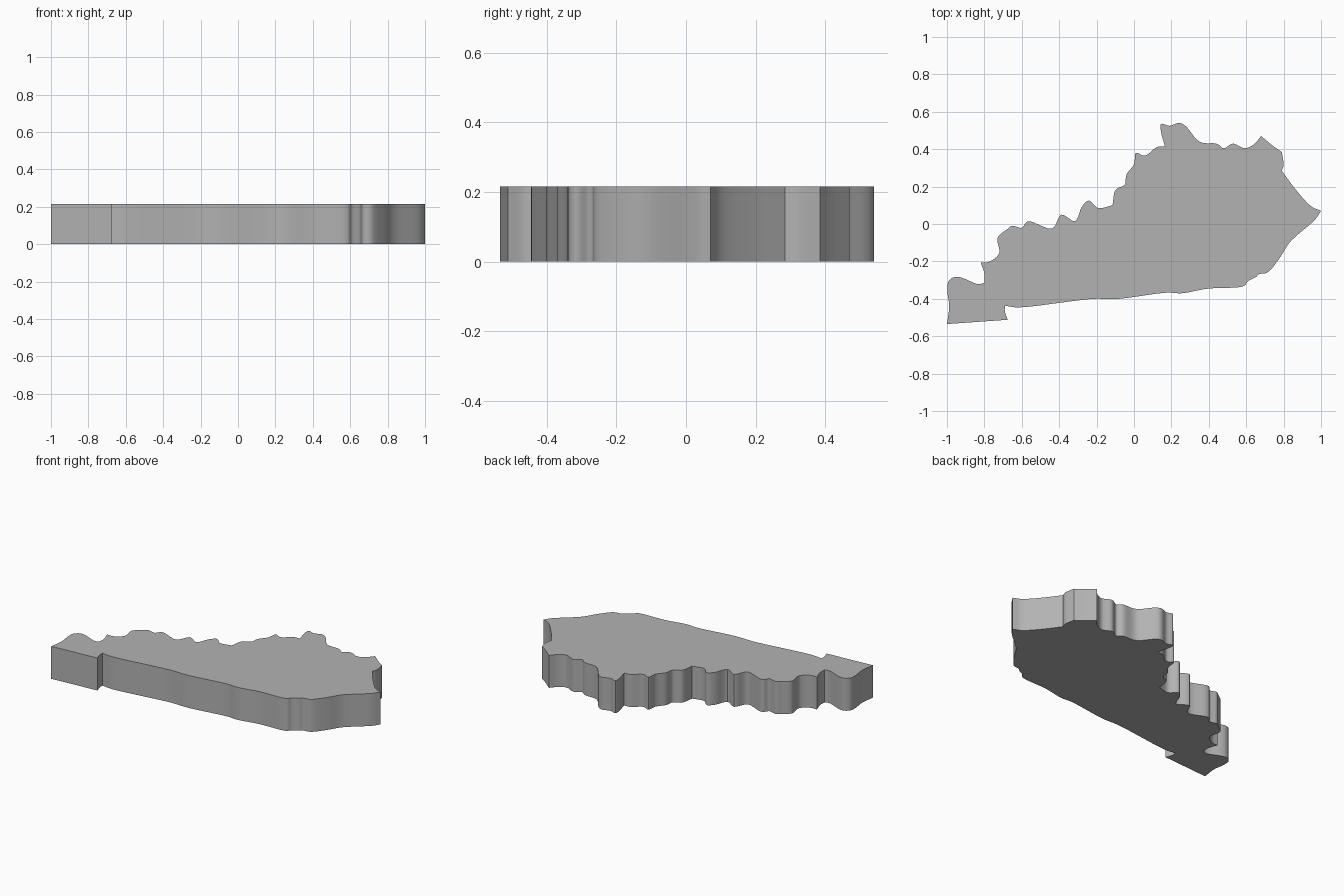
import bpy, bmesh
from mathutils import Vector

if "Cube" in bpy.data.objects:
    bpy.data.objects.remove(bpy.data.objects["Cube"])

HEIGHT = 0.216
STEPS = 5

# Outline as smooth runs, anticlockwise; each run starts at a sharp corner
runs = [
    [(-1, -.535)],                                              # straight base
    [(-.675, -.512), (-.69, -.47)],                             # notch
    [(-.69, -.438), (-.58, -.444), (-.24, -.402), (-.08, -.4), (.16, -.368),
     (.26, -.37), (.4, -.345), (.57, -.337), (.61, -.305), (.65, -.285),
     (.67, -.268), (.72, -.255), (.78, -.18), (.84, -.09), (.96, .015)],
    [(1, .07), (.94, .1), (.86, .19)],                          # east tip
    [(.79, .285), (.8, .32)],
    [(.79, .385), (.74, .42)],
    [(.68, .47), (.64, .425), (.59, .405), (.53, .43), (.48, .405),
     (.44, .43), (.35, .44), (.28, .52), (.24, .54), (.19, .525),
     (.145, .535), (.145, .49)],
    [(.165, .415), (.12, .41), (.06, .365), (.01, .38), (0, .32),
     (-.04, .265), (-.05, .21), (-.1, .18)],                    # wavy north
    [(-.115, .1), (-.19, .085), (-.24, .125), (-.28, .09), (-.315, .015),
     (-.39, .05), (-.44, -.025), (-.56, .015), (-.6, -.02), (-.65, -.01),
     (-.68, -.03), (-.73, -.075), (-.72, -.155), (-.77, -.2)],
    [(-.82, -.205), (-.8, -.265)],
    [(-.8, -.315), (-.84, -.32), (-.94, -.282), (-.99, -.305),
     (-.998, -.36), (-.988, -.44)],                             # west end
]


def smooth_run(points):
    """Catmull-Rom curve through the points, without its last point."""
    p = [Vector(q) for q in points]
    if len(p) == 2:
        return p[:1]
    p = [p[0] * 2 - p[1]] + p + [p[-1] * 2 - p[-2]]
    out = []
    for a, b, c, d in zip(p, p[1:], p[2:], p[3:]):
        for i in range(STEPS):
            t = i / STEPS
            out.append((b * 2 + (c - a) * t + (a * 2 - b * 5 + c * 4 - d) * t**2
                        + (b * 3 - a - c * 3 + d) * t**3) / 2)
    return out


outline = []
for run, following in zip(runs, runs[1:] + runs[:1]):
    outline += smooth_run(run + following[:1])

# Flat slab extruded from the outline
bm = bmesh.new()
base = bm.faces.new([bm.verts.new((max(-1, min(1, p.x)), p.y, 0)) for p in outline])
top = bmesh.ops.extrude_face_region(bm, geom=[base], use_keep_orig=True)["geom"]
bmesh.ops.translate(bm, vec=(0, 0, HEIGHT),
                    verts=[g for g in top if isinstance(g, bmesh.types.BMVert)])
bmesh.ops.recalc_face_normals(bm, faces=bm.faces)
mesh = bpy.data.meshes.new("map_slab")
bm.to_mesh(mesh)
bm.free()
slab = bpy.data.objects.new("map_slab", mesh)
bpy.context.collection.objects.link(slab)

# Darker grey finish
grey = bpy.data.materials.new("dark_grey")
grey.diffuse_color = (0.45, 0.45, 0.45, 1)
grey.use_nodes = True
grey.node_tree.nodes["Principled BSDF"].inputs["Base Color"].default_value = grey.diffuse_color
mesh.materials.append(grey)

# Smooth the wavy wall while keeping corners sharp
bpy.context.view_layer.objects.active = slab
slab.select_set(True)
bpy.ops.object.shade_smooth_by_angle(angle=0.7)
